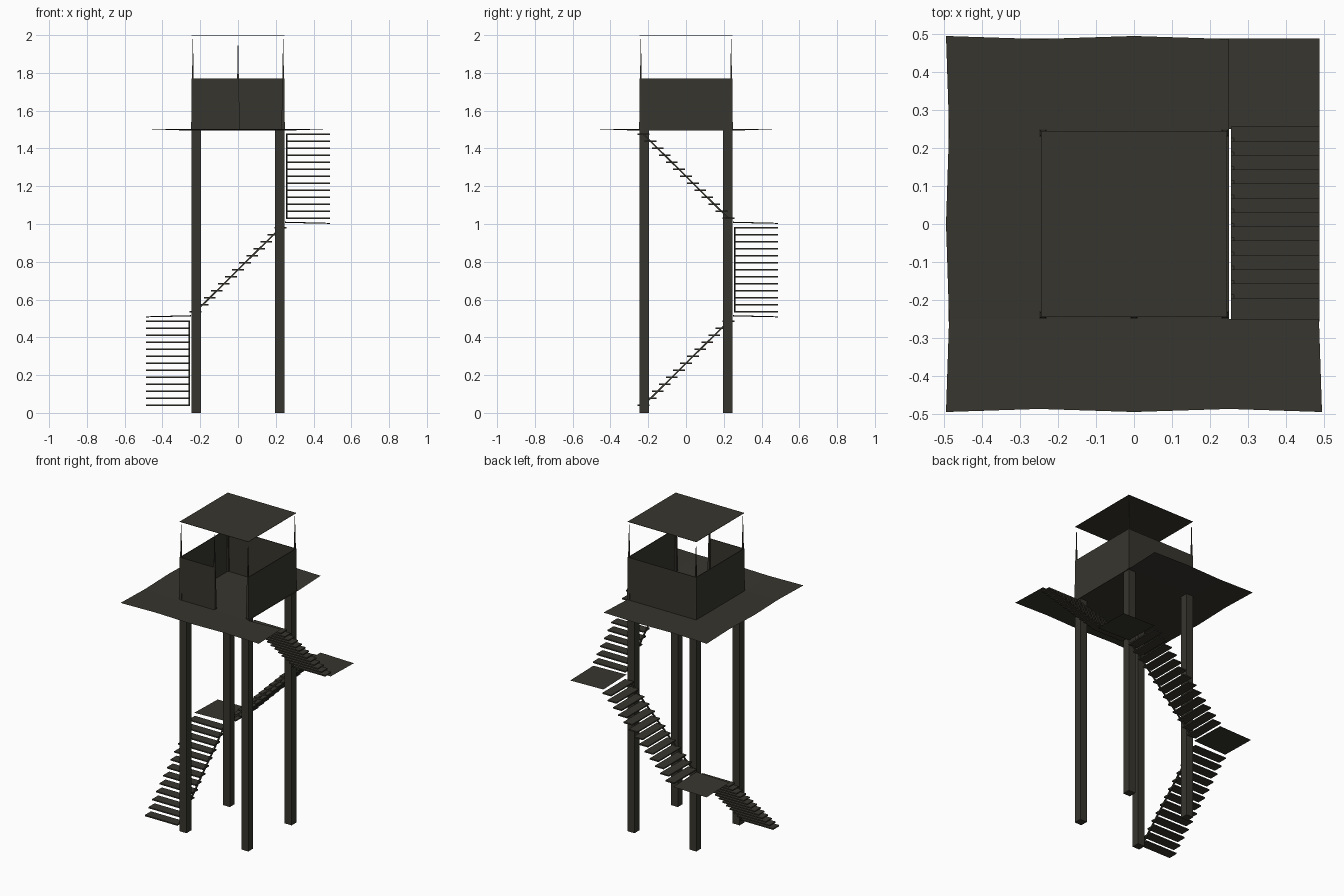
import bpy
import bmesh
import math
from mathutils import Matrix, Vector

if "Cube" in bpy.data.objects:
    bpy.data.objects.remove(bpy.data.objects["Cube"], do_unlink=True)

COLOUR = (0.038, 0.036, 0.027, 1)
wood = bpy.data.materials.new("dark_weathered_wood")
wood.use_nodes = True
wood.diffuse_color = COLOUR
bsdf = wood.node_tree.nodes["Principled BSDF"]
bsdf.inputs["Base Color"].default_value = COLOUR
bsdf.inputs["Roughness"].default_value = 0.9

IN, OUT = 0.255, 0.487      # inner and outer edge of the stairs
DECK = 1.5


def finish(name, bm):
    mesh = bpy.data.meshes.new(name)
    bm.to_mesh(mesh)
    bm.free()
    mesh.materials.append(wood)
    obj = bpy.data.objects.new(name, mesh)
    bpy.context.collection.objects.link(obj)
    return obj


def add_box(bm, low, high):
    low, high = Vector(low), Vector(high)
    size = Matrix.Diagonal((*(high - low), 1))
    bmesh.ops.create_cube(bm, size=1, matrix=Matrix.Translation((low + high) / 2) @ size)


def add_quad(bm, points):
    bm.faces.new([bm.verts.new(p) for p in points])


# Four square legs
for sx, side in ((-1, "right"), (1, "left")):
    for sy, end in ((-1, "front"), (1, "back")):
        bm = bmesh.new()
        x, y = sx * 0.221, sy * 0.221
        add_box(bm, (x - 0.025, y - 0.025, 0), (x + 0.025, y + 0.025, DECK - 0.006))
        finish(f"{end}_{side}_leg", bm)

# Slightly warped deck, open above the last stair flight and middle landing
bm = bmesh.new()
bmesh.ops.create_grid(bm, x_segments=4, y_segments=4, size=2)
gone = [f for f in bm.faces
        if f.calc_center_median().x > 1 and f.calc_center_median().y > -1]
bmesh.ops.delete(bm, geom=gone, context="FACES")
for v in bm.verts:
    i, j = round(v.co.x), round(v.co.y)
    wave = 0.004 * (-1 if (i + j) % 2 else 1)
    rim = max(abs(i), abs(j)) == 2
    spot = [0.0, 0.0]
    for axis, k in enumerate((i, j)):
        reach = (0, 0.25, 0.49 + wave)[abs(k)]
        spot[axis] = math.copysign(reach, k)
    v.co = (*spot, DECK + (0.003 if rim else -0.006))
finish("deck", bm)

# Cabin walls, with the doorway in the left half of the front
W, T, TOP = 0.245, 0.004, 1.77
walls = {
    "back_wall": ((-W, W - T), (W, W)),
    "right_wall": ((-W, -W), (-W + T, W)),
    "left_wall": ((W - T, -W), (W, W)),
    "front_wall": ((-W, -W), (0, -W + T)),
}
for name, (low, high) in walls.items():
    bm = bmesh.new()
    add_box(bm, (*low, DECK - 0.005), (*high, TOP))
    finish(name, bm)

# Tapered roof posts: the corners and the door jamb
bm = bmesh.new()
for x, y in ((-1, -1), (0, -1), (1, -1), (-1, 1), (1, 1)):
    spin = Matrix.Rotation(math.pi / 4, 4, "Z")
    place = Matrix.Translation((x * 0.239, y * 0.239, 1.74))
    bmesh.ops.create_cone(bm, cap_ends=True, segments=4, radius1=0.013,
                          radius2=0.001, depth=0.48, matrix=place @ spin)
finish("roof_posts", bm)

# Thin flat roof
bm = bmesh.new()
add_box(bm, (-W, -W, 1.998), (W, W, 2.0))
finish("roof", bm)

# Three stair flights, each a quarter turn after the one below
STEPS, RISE = 13, 0.495
for n, level in enumerate(("lower", "middle", "upper")):
    turn = Matrix.Rotation(-n * math.pi / 2, 4, "Z") @ Matrix.Translation((0, 0, n * RISE))

    bm = bmesh.new()
    for s in range(STEPS):
        t = s / (STEPS - 1)
        y, z = -0.225 + 0.45 * t, 0.04 + 0.445 * t
        add_box(bm, (-OUT, y - 0.031, z - 0.004), (-IN, y + 0.031, z + 0.004))
    bm.transform(turn)
    finish(f"{level}_treads", bm)

    # Slim stringer along the inner edge
    bm = bmesh.new()
    add_box(bm, (-IN - 0.008, -0.316, -0.004), (-IN, 0.316, 0.004))
    bm.transform(turn @ Matrix.Translation((0, 0, 0.2625)) @ Matrix.Rotation(math.atan2(0.445, 0.45), 4, "X"))
    finish(f"{level}_stringer", bm)

    # Corner landing, dipping towards its outer corner
    if n < 2:
        bm = bmesh.new()
        add_quad(bm, [(-IN + 0.005, IN - 0.005, 0.517), (-IN + 0.005, OUT, 0.511),
                      (-OUT, OUT, 0.506), (-OUT, IN - 0.005, 0.511)])
        bm.transform(turn)
        finish(f"{level}_landing", bm)
